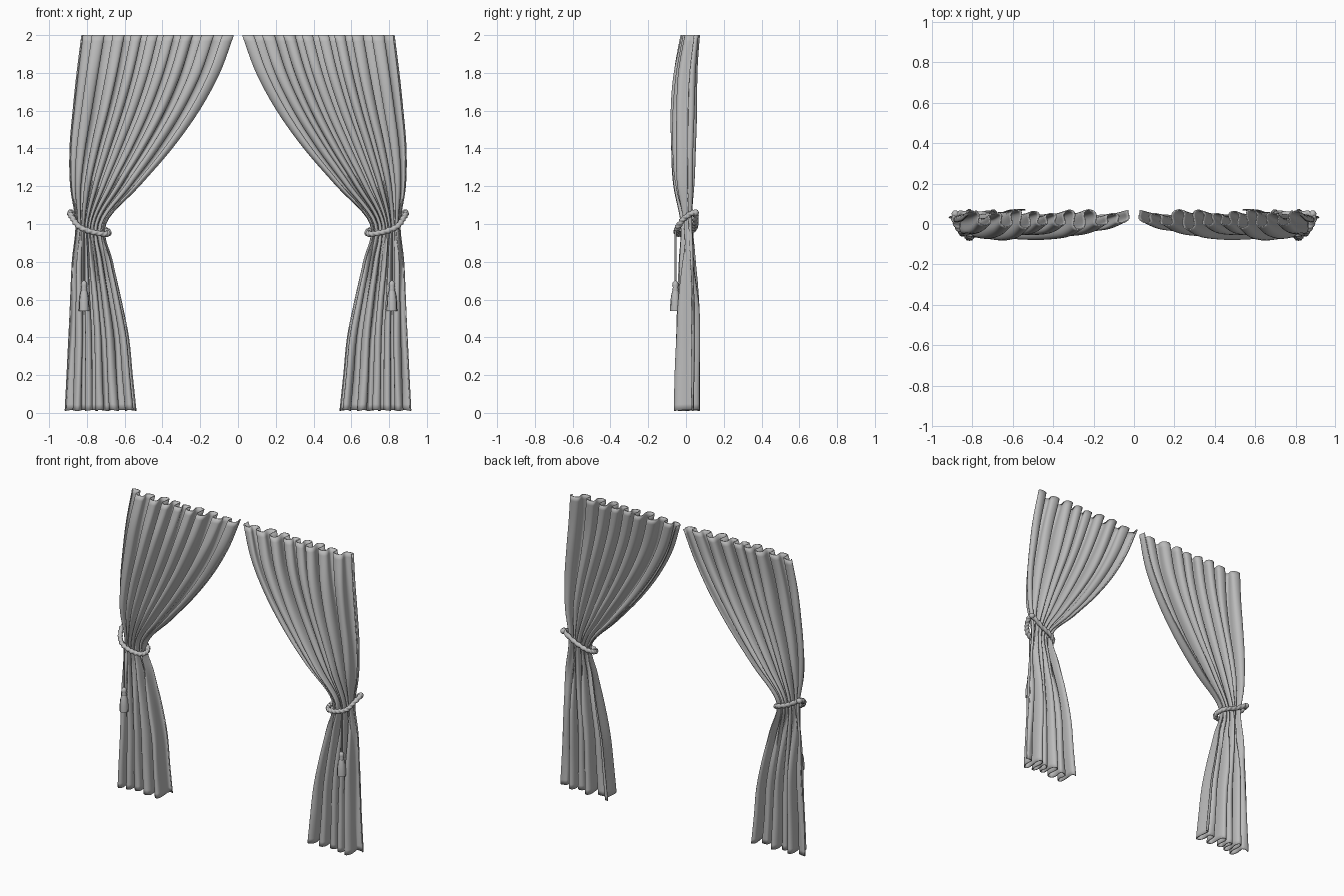
import bpy, bmesh
from math import sin, cos, pi
from mathutils import Vector

if "Cube" in bpy.data.objects:
    bpy.data.objects.remove(bpy.data.objects["Cube"])

cloth = bpy.data.materials.new("grey cloth")
cloth.use_nodes = True
GREY = (0.5, 0.5, 0.5, 1)
cloth.diffuse_color = GREY
cloth.node_tree.nodes["Principled BSDF"].inputs["Base Color"].default_value = GREY


def finish(name, bm, thickness=0):
    """Turn a bmesh into a smooth object mirrored to the other side."""
    bmesh.ops.recalc_face_normals(bm, faces=bm.faces)
    mesh = bpy.data.meshes.new(name)
    bm.to_mesh(mesh)
    bm.free()
    mesh.materials.append(cloth)
    obj = bpy.data.objects.new(name, mesh)
    bpy.context.collection.objects.link(obj)
    bpy.ops.object.select_all(action="DESELECT")
    obj.select_set(True)
    bpy.context.view_layer.objects.active = obj
    bpy.ops.object.shade_smooth_by_angle(angle=1.0)
    if thickness:
        solid = obj.modifiers.new("thickness", "SOLIDIFY")
        solid.thickness = thickness
        solid.offset = 0
    mirror = obj.modifiers.new("mirror", "MIRROR")
    mirror.use_mirror_merge = False
    return obj


def grid(bm, rows, closed=False):
    """Skin rows of points with quads."""
    rings = [[bm.verts.new(p) for p in row] for row in rows]
    for a, b in zip(rings, rings[1:]):
        n = len(a)
        for i in range(n if closed else n - 1):
            j = (i + 1) % n
            bm.faces.new((a[i], a[j], b[j], b[i]))
    return rings


def spline(a, b, c, d, t):
    """Catmull-Rom interpolation from b to c."""
    return b + 0.5 * t * (c - a + t * (2*a - 5*b + 4*c - d + t * (3*(b - c) + d - a)))


# Curtain outline by height: z, outer x, inner x, middle y, half depth
levels = [Vector(v) for v in (
    (0.01, .92, .54, .003, .068),
    (0.2, .91, .56, .003, .066),
    (0.4, .90, .58, .006, .064),
    (0.6, .89, .62, .008, .06),
    (0.8, .88, .665, .006, .05),
    (1.0, .86, .70, .004, .034),
    (1.2, .89, .52, -.01, .055),
    (1.4, .895, .345, -.014, .063),
    (1.6, .88, .20, -.012, .066),
    (1.8, .86, .09, -.002, .062),
    (2.0, .835, .015, .025, .05),
)]
STEPS, COLS = 6, 240


def fold(u, count, phase):
    """Sideways and depth offsets of an overlapping pleat."""
    a = 2 * pi * count * u + 0.9 * sin(9 * u + phase) + phase
    size = 0.78 + 0.22 * sin(17 * u + 2 * phase)
    return -0.85 * sin(2 * a) / (2 * pi * count), size * sin(a)


def cloth_row(level):
    z, outer, inner, mid, depth = level
    blend = min(1, max(0, (z - 0.5) / 0.8))
    blend = blend * blend * (3 - 2 * blend)
    row = []
    for i in range(COLS + 1):
        u = i / COLS
        lx, ly = fold(u, 5.5, 0.6)
        hx, hy = fold(u, 8.5, 1.4)
        side = lx + (hx - lx) * blend
        wave = ly + (hy - ly) * blend
        # Edges turn back and small creases break up the big pleats
        curl = max(0, 1 - u / 0.07) + max(0, (u - 0.95) / 0.05)
        wave += 0.08 * sin(60 * u + 5 * z) * sin(3 * z + 8 * u)
        wave = wave * (1 - 0.6 * min(1, curl)) + 0.6 * curl
        t = min(1, max(0, u + side))
        wobble = 0.006 * sin(23 * u) if z < 0.1 else 0
        row.append((inner + (outer - inner) * t, mid + depth * wave, z + abs(wobble)))
    return row


rows = []
for k in range(len(levels) - 1):
    before = levels[k - 1] if k else 2 * levels[0] - levels[1]
    after = levels[k + 2] if k + 2 < len(levels) else 2 * levels[-1] - levels[-2]
    for s in range(STEPS):
        rows.append(cloth_row(spline(before, levels[k], levels[k + 1], after, s / STEPS)))
rows.append(cloth_row(levels[-1]))
bm = bmesh.new()
grid(bm, rows)
finish("curtain", bm, 0.006)

# Twisted rope looped round the waist, high at the outer back
loop = [Vector(p) for p in (
    (.885, .045, 1.06), (.875, -.01, 1.03), (.84, -.042, .985), (.77, -.05, .958),
    (.705, -.035, .947), (.685, .005, .955), (.715, .042, .975), (.80, .05, 1.01))]


def on_loop(t):
    k = int(t) % len(loop)
    pts = [loop[(k + d) % len(loop)] for d in (-1, 0, 1, 2)]
    return spline(*pts, t - int(t))


rings = []
SEG = 12
for i in range(len(loop) * SEG + 1):
    t = i / SEG
    p = on_loop(t)
    ahead = (on_loop(t + 0.02) - p).normalized()
    across = ahead.cross(Vector((0, 0, 1))).normalized()
    up = across.cross(ahead)
    ring = []
    for j in range(16):
        a = 2 * pi * j / 16
        r = 0.014 + 0.003 * cos(2 * a + 5 * pi * t)
        ring.append(p + across * r * cos(a) + up * r * sin(a))
    rings.append(ring)
bm = bmesh.new()
grid(bm, rings, True)
finish("tieback_rope", bm)


def lathe(name, profile, x, y, sides=24, ridge=0.0):
    """Revolve (radius, z) pairs round an upright axis."""
    bm = bmesh.new()
    out = grid(bm, [[(x + r * (1 + ridge * cos(pi * j)) * cos(2 * pi * j / sides),
                      y + r * (1 + ridge * cos(pi * j)) * sin(2 * pi * j / sides), z)
                     for j in range(sides)] for r, z in profile], True)
    bm.faces.new(out[0])
    bm.faces.new(out[-1])
    return finish(name, bm)


# Hanging cord and tassel
lathe("tassel_cord", [(.005, .69), (.005, .97)], .815, -.055, 8)
lathe("tassel_skirt", [(.027, .54), (.026, .58), (.022, .62), (.015, .648)], .815, -.056, 24, .05)
lathe("tassel_head", [(.013, .645), (.017, .655), (.013, .663), (.017, .675),
                      (.014, .69), (.005, .70)], .815, -.056, 16)

# Wall hook holding the rope
bm = bmesh.new()
bmesh.ops.create_uvsphere(bm, u_segments=16, v_segments=10, radius=0.018)
bmesh.ops.translate(bm, verts=bm.verts, vec=(.885, .05, 1.06))
finish("rope_knot", bm)
